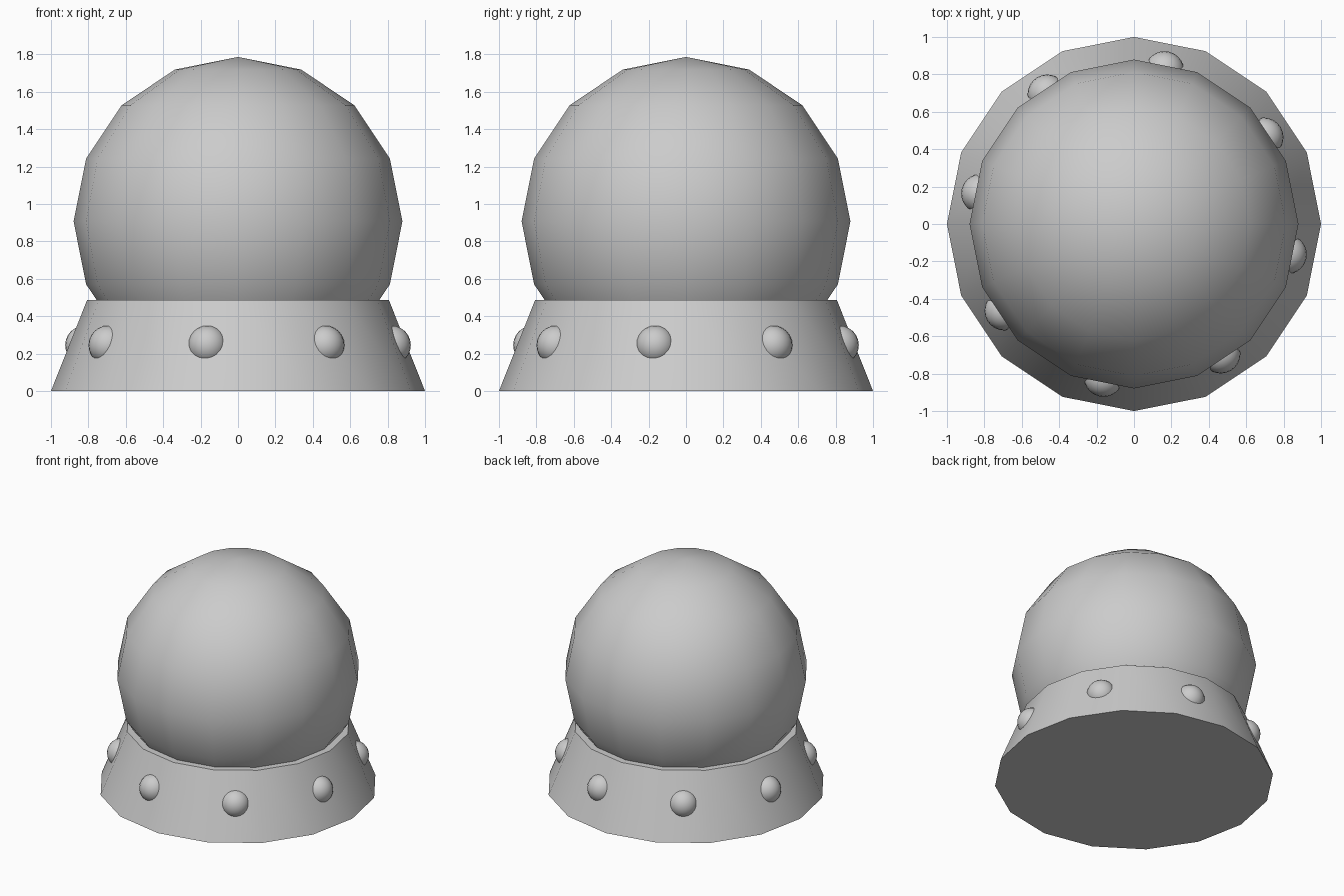
import bpy
import math

if "Cube" in bpy.data.objects:
    bpy.data.objects.remove(bpy.data.objects["Cube"])


def finish(name):
    """Name the active object and shade it smooth with sharp rims."""
    obj = bpy.context.object
    obj.name = name
    bpy.ops.object.shade_smooth_by_angle(angle=math.radians(40))
    return obj


def sphere(name, radius, location, segments, rings):
    bpy.ops.mesh.primitive_uv_sphere_add(
        segments=segments, ring_count=rings, radius=radius, location=location)
    return finish(name)


# Tapered 16-sided base
BASE_H = 0.486
bpy.ops.mesh.primitive_cone_add(
    vertices=16, radius1=1.0, radius2=0.807, depth=BASE_H,
    location=(0, 0, BASE_H / 2))
finish("base")

# Low-poly globe sunk into the base
sphere("globe", 0.879, (0, 0, 0.907), 16, 8)

# Eight round studs centred on alternate base faces
for i in range(8):
    a = math.radians(-11.25 + 45 * i)
    sphere(f"stud_{i + 1}", 0.105,
           (0.835 * math.cos(a), 0.835 * math.sin(a), 0.245), 24, 12)
